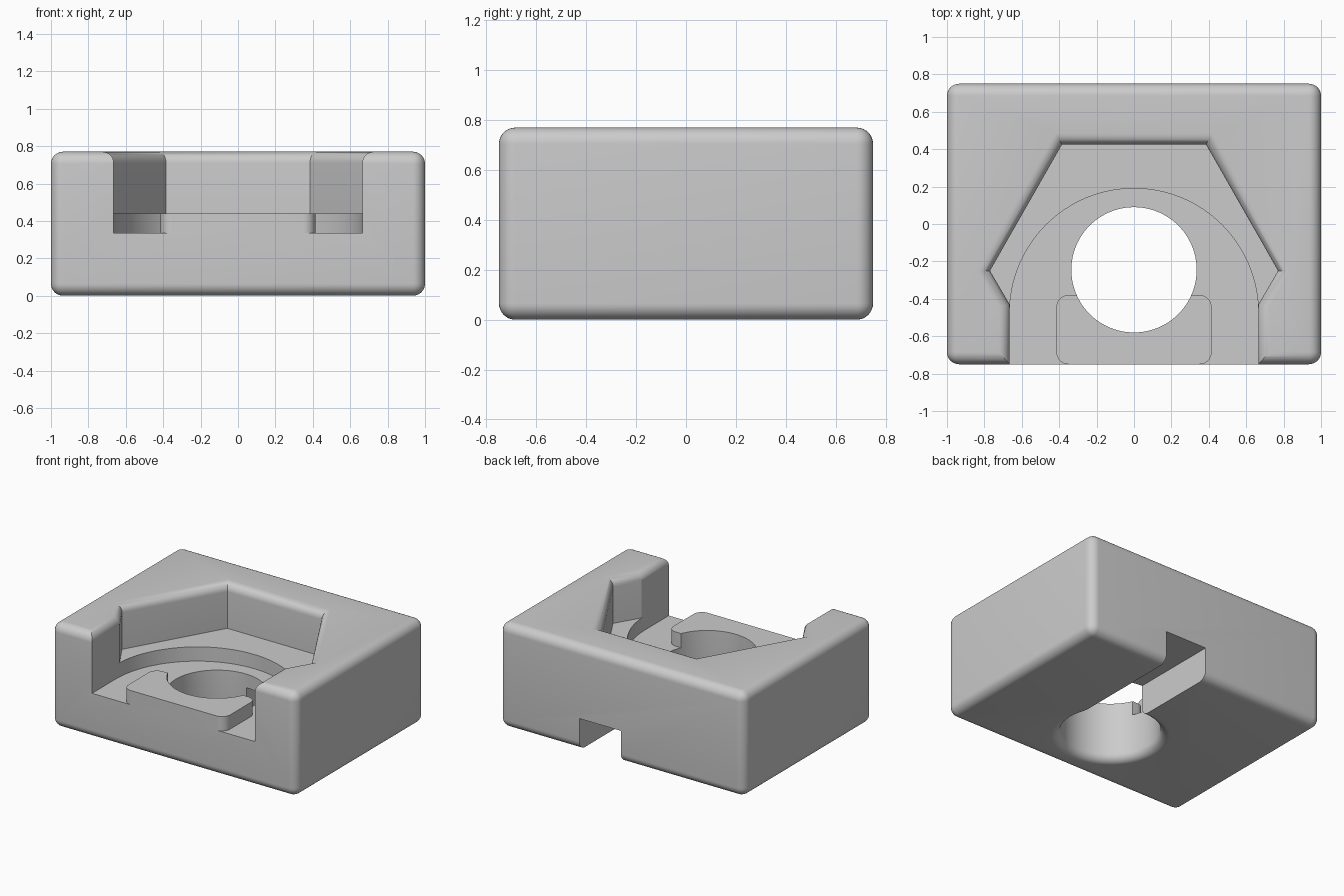
import bpy, bmesh, math
from mathutils import Vector

if "Cube" in bpy.data.objects:
    bpy.data.objects.remove(bpy.data.objects["Cube"], do_unlink=True)

W, D, H = 2.0, 1.5, 0.77        # overall size
FILLET = 0.065                  # outer rounding
RIM = 0.06                      # rounding of pocket rim and hole mouth
POCKET_Z, SLOT_Z = 0.44, 0.335  # floor heights
HALF = 0.665                    # half width of the front opening
BORE, BORE_Y = 0.335, -0.245

grey = bpy.data.materials.new("light_grey")
grey.use_nodes = True
grey.diffuse_color = (0.6, 0.6, 0.6, 1)
grey.node_tree.nodes["Principled BSDF"].inputs["Base Color"].default_value = (0.6, 0.6, 0.6, 1)


def make(name, bm):
    bmesh.ops.recalc_face_normals(bm, faces=bm.faces)
    mesh = bpy.data.meshes.new(name)
    bm.to_mesh(mesh)
    bm.free()
    mesh.materials.append(grey)
    obj = bpy.data.objects.new(name, mesh)
    bpy.context.collection.objects.link(obj)
    return obj


def box(name, lo, hi, rounding=0):
    bm = bmesh.new()
    bmesh.ops.create_cube(bm, size=1)
    lo, hi = Vector(lo), Vector(hi)
    for v in bm.verts:
        v.co = (lo + hi) / 2 + v.co * (hi - lo)
    if rounding:
        bmesh.ops.bevel(bm, geom=bm.edges[:], offset=rounding, segments=8,
                        profile=0.5, affect='EDGES')
    return make(name, bm)


def loft(name, rings):
    """Join stacked rings of points into a closed solid."""
    bm = bmesh.new()
    loops = [[bm.verts.new(p) for p in ring] for ring in rings]
    n = len(loops[0])
    for a, b in zip(loops, loops[1:]):
        for i in range(n):
            j = (i + 1) % n
            bm.faces.new((a[i], a[j], b[j], b[i]))
    bm.faces.new(loops[0])
    bm.faces.new(loops[-1])
    return make(name, bm)


def prism(name, outline, z0, z1):
    return loft(name, [[(x, y, z) for x, y in outline] for z in (z0, z1)])


def arc(cx, cy, r, start, end, steps):
    angles = [math.radians(start + (end - start) * i / steps) for i in range(steps + 1)]
    return [(cx + r * math.cos(a), cy + r * math.sin(a)) for a in angles]


def grow(outline, d):
    """Mitred outward offset of a counter-clockwise outline."""
    pts = [Vector(p) for p in outline]
    result = []
    for i, p in enumerate(pts):
        e1 = (p - pts[i - 1]).normalized()
        e2 = (pts[(i + 1) % len(pts)] - p).normalized()
        n1, n2 = Vector((e1.y, -e1.x)), Vector((e2.y, -e2.x))
        result.append(p + (n1 + n2) * d / (1 + n1.dot(n2)))
    return result


def flare(height):
    """Pairs of outward offset and distance below the rounded edge."""
    return [(RIM * (1 - math.cos(a)), height - RIM + RIM * math.sin(a))
            for a in [math.pi / 2 * i / 8 for i in range(9)]]


def cut(target, tool):
    mod = target.modifiers.new("cut", 'BOOLEAN')
    mod.operation, mod.solver, mod.object = 'DIFFERENCE', 'EXACT', tool
    bpy.context.view_layer.objects.active = target
    bpy.ops.object.modifier_apply(modifier=mod.name)
    bpy.data.objects.remove(tool, do_unlink=True)


# Rounded block
body = box("block_body", (-W / 2, -D / 2, 0), (W / 2, D / 2, H), FILLET)

# Hexagonal pocket, open to the front, with a rounded rim
right = [(HALF, -1.2), (HALF, -0.43), (0.77, -0.25), (0.385, 0.425)]
outline = right + [(-x, y) for x, y in reversed(right)]
levels = [(0, POCKET_Z)] + flare(H) + [(RIM, H + 0.1)]
pocket = loft("pocket_cutter", [[(p.x, p.y, z) for p in grow(outline, d)] for d, z in levels])

# Round-ended lower recess that leaves a raised pad in front of the hole
recess = prism("recess_cutter", [(-HALF, -1.2), (HALF, -1.2)] + arc(0, -0.475, HALF, 0, 180, 64),
               SLOT_Z, POCKET_Z + 0.03)
px, r = 0.415, 0.065
pad = []
for cx, cy, a in ((px - r, -0.38 - r, 0), (r - px, -0.38 - r, 90),
                  (r - px, r - D / 2, 180), (px - r, r - D / 2, 270)):
    pad += arc(cx, cy, r, a, a + 90, 8)
cut(recess, prism("pad_cutter", pad, 0.2, 0.6))

# Through hole with a rounded mouth underneath
mouth = [(BORE + RIM, -0.1)] + [(BORE + d, H - z) for d, z in reversed(flare(H))] + [(BORE, H + 0.2)]
hole = loft("hole_cutter", [[(x, y, z) for x, y in arc(0, BORE_Y, rad, 0, 360, 96)[:-1]]
                            for rad, z in mouth])

# Channel under the block from the hole to the back
channel = box("channel_cutter", (0.005, BORE_Y, -0.1), (0.345, 1, 0.235))

for tool in (pocket, recess, hole, channel):
    cut(body, tool)

bpy.ops.object.select_all(action='DESELECT')
body.select_set(True)
bpy.context.view_layer.objects.active = body
bpy.ops.object.shade_smooth_by_angle(angle=math.radians(30))
